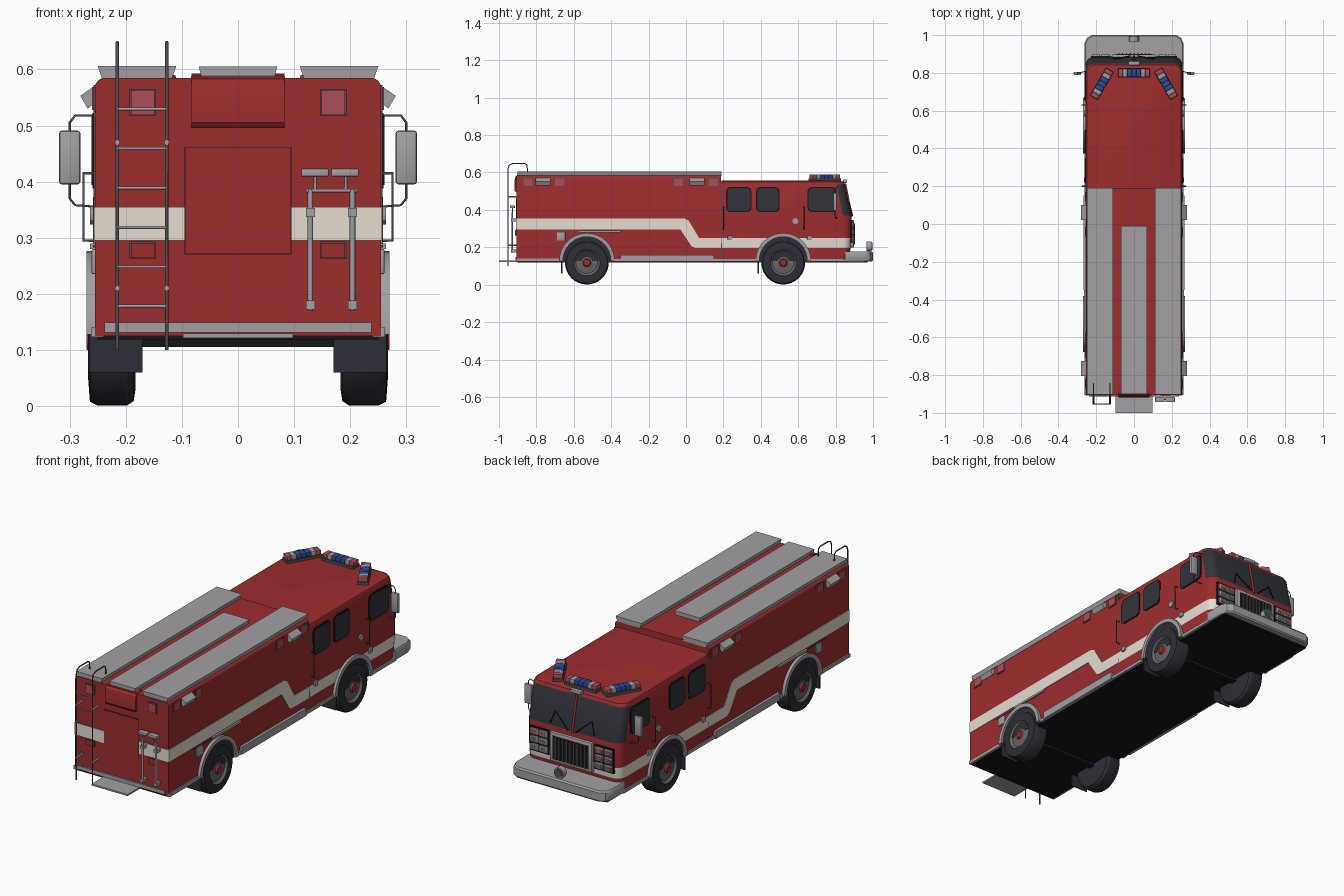
import bpy, bmesh, math
from mathutils import Vector, Matrix

def material(name, r, g, b):
    m = bpy.data.materials.new(name)
    m.diffuse_color = (r, g, b, 1)
    return m

RED = material("engine red", 0.34, 0.026, 0.028)
CREAM = material("cream stripe", 0.78, 0.73, 0.65)
SILVER = material("silver metal", 0.36, 0.35, 0.37)
STEEL = material("dark steel", 0.08, 0.08, 0.085)
TYRE = material("tyre rubber", 0.027, 0.027, 0.038)
GLASS = material("dark glass", 0.032, 0.034, 0.043)
LAMP = material("lamp red", 0.42, 0.075, 0.095)
BLUE = material("lamp blue", 0.03, 0.07, 0.32)
BLACK = material("black", 0.008, 0.008, 0.01)
HUB = material("wheel grey", 0.14, 0.135, 0.135)

def finish(bm, name, mats, mirror=False):
    bmesh.ops.recalc_face_normals(bm, faces=bm.faces)
    me = bpy.data.meshes.new(name)
    bm.to_mesh(me)
    bm.free()
    for m in mats:
        me.materials.append(m)
    ob = bpy.data.objects.new(name, me)
    bpy.context.collection.objects.link(ob)
    if mirror:
        ob.modifiers.new("mirror", 'MIRROR')
    return ob

def loft(name, rings, mats, rule=lambda i, j: 0, mirror=False):
    """Skin closed rings of points; rule(ring, side) picks the colour."""
    bm = bmesh.new()
    vs = [[bm.verts.new(p) for p in r] for r in rings]
    n = len(rings[0])
    for i in range(len(rings) - 1):
        for j in range(n):
            k = (j + 1) % n
            bm.faces.new((vs[i][j], vs[i][k], vs[i+1][k], vs[i+1][j])).material_index = rule(i, j)
    bm.faces.new(vs[0]).material_index = rule(0, 0)
    bm.faces.new(vs[-1]).material_index = rule(len(rings) - 2, 0)
    return finish(bm, name, mats, mirror)

def extrude(name, pts, axis, a, b, mat, mirror=False):
    def at(p, d):
        return {'x': (d, p[0], p[1]), 'y': (p[0], d, p[1]), 'z': (p[0], p[1], d)}[axis]
    return loft(name, [[at(p, a) for p in pts], [at(p, b) for p in pts]], [mat], mirror=mirror)

def box(name, x, y, z, mat, mirror=False, bevel=0, matrix=None):
    bm = bmesh.new()
    bmesh.ops.create_cube(bm, size=1)
    for v in bm.verts:
        v.co = [(r[0] + r[1]) / 2 + c * (r[1] - r[0]) for r, c in zip((x, y, z), v.co)]
    if bevel:
        bmesh.ops.bevel(bm, geom=bm.edges[:], offset=bevel, segments=2, affect='EDGES', profile=0.5)
    if matrix:
        bm.transform(matrix)
    return finish(bm, name, [mat], mirror)

def tube(name, pts, r, mat):
    cu = bpy.data.curves.new(name, 'CURVE')
    cu.dimensions = '3D'
    cu.bevel_depth, cu.bevel_resolution, cu.use_fill_caps = r, 1, True
    sp = cu.splines.new('POLY')
    sp.points.add(len(pts) - 1)
    for p, q in zip(sp.points, pts):
        p.co = (*q, 1)
    cu.materials.append(mat)
    bpy.context.collection.objects.link(bpy.data.objects.new(name, cu))

def arc(cx, cy, r, a0, a1, n):
    return [(cx + r * math.cos(math.radians(a0 + (a1 - a0) * i / n)),
             cy + r * math.sin(math.radians(a0 + (a1 - a0) * i / n))) for i in range(n + 1)]

def rounded(x0, x1, y0, y1, r):
    return (arc(x1 - r, y1 - r, r, 0, 90, 3) + arc(x0 + r, y1 - r, r, 90, 180, 3)
            + arc(x0 + r, y0 + r, r, 180, 270, 3) + arc(x1 - r, y0 + r, r, 270, 360, 3))

# rear body with rounded shoulders
extrude("rear_body", [(-0.255, 0.125), (0.255, 0.125)] + arc(0.237, 0.567, 0.018, 0, 90, 4)
        + arc(-0.237, 0.567, 0.018, 90, 180, 4), 'y', -0.905, 0.188, RED)
box("chassis_underside", (-0.25, 0.25), (-0.9, 0.97), (0.119, 0.126), BLACK)

# cab: stacked plan outlines (z, front y, half width); bands colour stripe and windscreen
levels = [(0.125, 0.87, 0.255), (0.195, 0.88, 0.257), (0.25, 0.884, 0.258), (0.37, 0.884, 0.258),
          (0.535, 0.85, 0.256), (0.549, 0.843, 0.25), (0.556, 0.825, 0.235)]
def plan(z, f, w):
    p = [(w, 0.19)] + arc(w - 0.045, f - 0.045, 0.045, 0, 90, 5)
    return [(x, y, z) for x, y in p + [(-x, y) for x, y in p[::-1]]]
loft("cab", [plan(*l) for l in levels], [RED, CREAM, GLASS],
     lambda i, j: 1 if i == 1 else 2 if i == 3 and 1 <= j <= 11 else 0)
box("cab_seam", (-0.2575, 0.2575), (0.187, 0.192), (0.127, 0.55), STEEL)

# stripes
extrude("side_stripe", [(-0.905, 0.355), (-0.01, 0.355), (0.015, 0.342), (0.07, 0.25), (0.19, 0.25),
        (0.19, 0.195), (0.05, 0.195), (0.03, 0.205), (-0.03, 0.295), (-0.905, 0.295)],
        'x', 0.25, 0.2575, CREAM, True)
box("rear_stripe", (0.095, 0.256), (-0.908, -0.9), (0.295, 0.355), CREAM, True)

# side windows and windscreen trim
for y0, y1 in ((0.215, 0.35), (0.375, 0.5), (0.65, 0.805)):
    extrude("window_frame", rounded(y0, y1, 0.388, 0.522, 0.022), 'x', 0.252, 0.2595, BLACK, True)
    extrude("side_window", rounded(y0 + .006, y1 - .006, 0.394, 0.516, 0.018), 'x', 0.252, 0.261, GLASS, True)
tube("windscreen_post", [(0, 0.886, 0.365), (0, 0.851, 0.54)], 0.006, RED)
box("front_marker_lamp", (-0.03, 0.03), (0.84, 0.862), (0.545, 0.563), SILVER, bevel=0.004)
for s in (-1, 1):
    tube("wiper", [(s * 0.02, 0.89, 0.37), (s * 0.1, 0.874, 0.44), (s * 0.12, 0.886, 0.38)], 0.003, BLACK)

# grille and headlamps
box("grille_frame", (-0.115, 0.115), (0.87, 0.898), (0.2, 0.345), SILVER, bevel=0.004)
box("grille_mesh", (-0.098, 0.098), (0.88, 0.9), (0.215, 0.328), BLACK)
for i in range(9):
    x = -0.08 + 0.02 * i
    box("grille_bar", (x - 0.003, x + 0.003), (0.89, 0.904), (0.215, 0.328), STEEL)
box("headlamp_panel", (0.125, 0.228), (0.86, 0.89), (0.222, 0.342), BLACK, True)
for i in range(3):
    z = 0.228 + 0.038 * i
    for x in (0.13, 0.179):
        box("headlamp", (x, x + 0.044), (0.87, 0.898), (z, z + 0.031), SILVER, True, 0.004)
        box("headlamp_lens", (x + .007, x + .037), (0.89, 0.9), (z + .007, z + .024),
            LAMP if i == 2 else HUB, True)

# front bumper and siren
half = [(0.262, 0.85), (0.262, 0.955), (0.25, 0.985), (0.225, 1.0)]
outline = half + [(-x, y) for x, y in half[::-1]]
loft("front_bumper", [[(x * k, y - d, z) for x, y in outline]
     for z, k, d in ((0.125, 0.985, 0.005), (0.132, 1, 0), (0.17, 1, 0), (0.178, 0.985, 0.006))], [SILVER])
extrude("siren", arc(0, 0.205, 0.026, 0, 337.5, 15), 'y', 0.965, 0.992, SILVER)
extrude("siren_face", arc(0, 0.205, 0.02, 0, 337.5, 15), 'y', 0.97, 0.996, STEEL)
box("siren_stand", (-0.012, 0.012), (0.97, 0.988), (0.17, 0.19), SILVER)

# wheels, arches, fenders and mud flaps
prof = [(0.09, 0.183), (0.109, 0.186), (0.117, 0.198), (0.117, 0.25), (0.11, 0.264), (0.07, 0.267),
        (0.066, 0.262), (0.058, 0.257), (0.03, 0.26), (0.022, 0.262), (0.017, 0.27)]
for y in (-0.53, 0.52):
    loft("wheel", [[(x, a, b) for a, b in arc(y, 0.118, r, 0, 348.75, 31)] for r, x in prof],
         [TYRE, HUB, RED], lambda i, j: 0 if i < 5 else 1 if i < 9 else 2, True)
    extrude("wheel_arch", arc(y, 0.128, 0.13, 0, 180, 20), 'x', 0.2, 0.26, TYRE, True)
    extrude("fender", arc(y, 0.128, 0.148, 0, 180, 20) + arc(y, 0.128, 0.128, 180, 0, 20),
            'x', 0.24, 0.27, SILVER, True)
    box("mud_flap", (0.17, 0.265), (y - 0.137, y - 0.131), (0.06, 0.13), TYRE, True)
    box("axle", (-0.19, 0.19), (y - 0.015, y + 0.015), (0.105, 0.125), BLACK)

# sills, side lockers and small fittings
for y0, y1, z1 in ((-0.905, -0.678, 0.14), (-0.382, 0.372, 0.138), (0.668, 0.86, 0.138), (-0.35, 0.15, 0.16)):
    box("side_sill", (0.24, 0.262 if z1 < 0.15 else 0.268), (y0, y1), (0.123, z1), SILVER, True)
box("locker_rail", (0.25, 0.264), (-0.57, -0.35), (0.28, 0.29), SILVER, True)
box("locker_edge", (0.25, 0.2588), (-0.71, -0.57), (0.283, 0.287), STEEL, True)
box("fuel_flap", (0.25, 0.261), (-0.69, -0.645), (0.235, 0.28), SILVER, True, 0.003)
extrude("cab_badge", arc(0.585, 0.34, 0.016, 0, 330, 11), 'x', 0.25, 0.264, SILVER, True)
for y in (0.235, 0.66):
    box("door_handle", (0.25, 0.266), (y - 0.012, y + 0.012), (0.238, 0.262), SILVER, True, 0.003)

# upper side lamps
for y in (-0.845, -0.675, -0.04, 0.145):
    box("side_lamp_rim", (0.25, 0.2575), (y - 0.028, y + 0.028), (0.525, 0.572), STEEL, True)
    box("side_lamp", (0.25, 0.26), (y - 0.025, y + 0.025), (0.528, 0.569), LAMP, True)
for y in (-0.765, 0.06):
    extrude("flood_lamp", [(0.25, 0.545), (0.268, 0.53), (0.281, 0.553), (0.252, 0.573)],
            'y', y - 0.04, y + 0.04, SILVER, True)

# roof lockers
extrude("roof_locker", [(0.118, 0.582), (0.11, 0.606), (0.25, 0.606), (0.242, 0.582)],
        'y', -0.902, 0.19, SILVER, True)
extrude("centre_roof_locker", [(-0.064, 0.582), (-0.07, 0.605), (0.07, 0.605), (0.064, 0.582)],
        'y', -0.9, -0.01, SILVER)

# rear: hose cover, shutter, lamps, kick strip, step
extrude("hose_cover", [(-0.89, 0.495), (-0.912, 0.497), (-0.918, 0.505), (-0.918, 0.55), (-0.913, 0.575),
        (-0.9, 0.588), (-0.87, 0.593), (-0.87, 0.52)], 'x', -0.083, 0.083, RED)
box("shutter_seam", (-0.095, 0.095), (-0.907, -0.9), (0.27, 0.462), BLACK)
box("rear_shutter", (-0.0935, 0.0935), (-0.909, -0.9), (0.2715, 0.4605), RED)
for nm, h, z0, z1, m in (("rear_lamp", 0.023, 0.517, 0.565, LAMP), ("rear_reflector", 0.023, 0.262, 0.293, RED)):
    box(nm + "_rim", (0.17 - h, 0.17 + h), (-0.911, -0.9), (z0, z1), STEEL, True)
    box(nm, (0.172 - h, 0.168 + h), (-0.914, -0.9), (z0 + .002, z1 - .002), m, True)
box("kick_strip", (-0.238, 0.238), (-0.912, -0.9), (0.131, 0.149), SILVER)
box("rear_step", (-0.098, 0.098), (-1.0, -0.89), (0.121, 0.129), SILVER)

# rear ladder
for x in (-0.215, -0.127):
    tube("ladder_rail", [(x, -0.952, 0.1), (x, -0.952, 0.62), (x, -0.945, 0.64), (x, -0.925, 0.648),
         (x, -0.862, 0.648), (x, -0.85, 0.64), (x, -0.847, 0.6)], 0.0032, STEEL)
    for z in (0.21, 0.47):
        tube("ladder_bracket", [(x, -0.955, z), (x, -0.9, z)], 0.005, SILVER)
for i in range(6):
    z = 0.178 + 0.0703 * i
    tube("ladder_rung", [(-0.215, -0.952, z), (-0.127, -0.952, z)], 0.003, SILVER)

# folding traffic light on the rear
for x in (0.129, 0.204):
    tube("signal_post", [(x, -0.928, 0.17), (x, -0.928, 0.385)], 0.005, SILVER)
    for z in (0.18, 0.345):
        box("signal_clamp", (x - 0.008, x + 0.008), (-0.936, -0.9), (z - 0.008, z + 0.008), SILVER)
for x in (0.138, 0.192):
    tube("signal_neck", [(x, -0.928, 0.385), (x, -0.928, 0.415)], 0.003, SILVER)
    box("signal_lamp", (x - 0.026, x + 0.024), (-0.942, -0.915), (0.409, 0.423), SILVER, bevel=0.003)
tube("signal_crossbar", [(0.121, -0.928, 0.384), (0.212, -0.928, 0.384)], 0.0035, SILVER)

# grab rails and mirrors
for s in (-1, 1):
    for y in (0.2, 0.63):
        tube("grab_rail", [(s * 0.25, y, 0.415), (s * 0.275, y, 0.415), (s * 0.275, y, 0.295), (s * 0.25, y, 0.295)],
             0.003, STEEL)
    tube("mirror_arm", [(s * 0.25, 0.81, 0.518), (s * 0.29, 0.8, 0.518), (s * 0.3, 0.797, 0.505),
         (s * 0.3, 0.797, 0.37), (s * 0.29, 0.8, 0.358), (s * 0.25, 0.81, 0.355)], 0.0022, STEEL)
box("mirror", (0.281, 0.319), (0.788, 0.806), (0.395, 0.491), SILVER, True, 0.005)

# roof light bars made of coloured cells
for x, y, ang in ((0, 0.8, 0), (0.17, 0.742, -60), (-0.17, 0.742, 60)):
    m = Matrix.Translation((x, y, 0)) @ Matrix.Rotation(math.radians(ang), 4, 'Z')
    box("light_bar_base", (-0.086, 0.086), (-0.025, 0.025), (0.553, 0.568), STEEL, matrix=m)
    for i, c in enumerate((LAMP, SILVER, BLUE, BLUE, BLUE, SILVER, LAMP)):
        u = -0.084 + 0.024 * i
        box("light_bar_cell", (u, u + 0.024), (-0.022, 0.022), (0.567, 0.59), c, bevel=0.004, matrix=m)

# smooth the curved parts, keep edges sharp
meshes = [o for o in bpy.context.scene.objects if o.type == 'MESH']
for o in meshes:
    o.select_set(True)
bpy.context.view_layer.objects.active = meshes[0]
bpy.ops.object.shade_smooth_by_angle(angle=math.radians(30))
